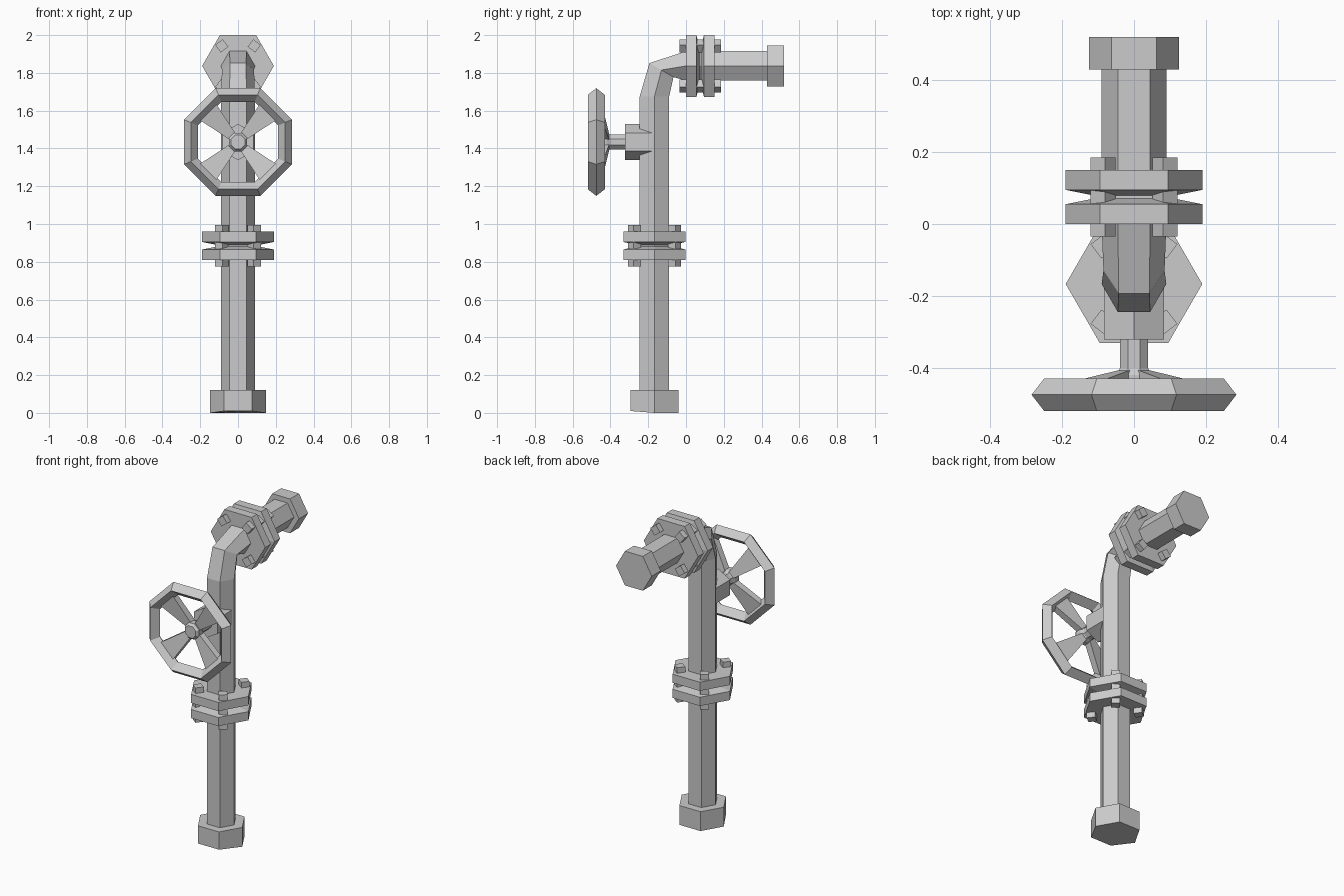
import bpy, bmesh
from math import cos, sin, pi, radians
from mathutils import Vector

if "Cube" in bpy.data.objects:
    bpy.data.objects.remove(bpy.data.objects["Cube"])

metal = bpy.data.materials.new("grey_metal")
metal.use_nodes = True
grey = (0.6, 0.6, 0.6, 1)
metal.diffuse_color = grey
metal.node_tree.nodes["Principled BSDF"].inputs["Base Color"].default_value = grey

X, Y, Z = Vector((1, 0, 0)), Vector((0, 1, 0)), Vector((0, 0, 1))
PIPE_Y, PIPE_Z, WHEEL_Z = -0.167, 1.837, 1.434


def ring(centre, direction, radius, sides=6, phase=0.0):
    """Regular polygon square to a direction."""
    d = Vector(direction).normalized()
    v = d.cross(X)
    return [Vector(centre) + radius * (X * cos(a) + v * sin(a))
            for a in (phase + 2 * pi * i / sides for i in range(sides))]


def loft(name, rings, closed=False):
    """Skin a list of matching rings, capped or joined end to end."""
    bm = bmesh.new()
    loops = [[bm.verts.new(p) for p in r] for r in rings]
    n = len(loops[0])
    pairs = list(zip(loops, loops[1:]))
    if closed:
        pairs.append((loops[-1], loops[0]))
    else:
        bm.faces.new(loops[0])
        bm.faces.new(loops[-1])
    for a, b in pairs:
        for i in range(n):
            j = (i + 1) % n
            bm.faces.new((a[i], a[j], b[j], b[i]))
    bmesh.ops.recalc_face_normals(bm, faces=bm.faces)
    mesh = bpy.data.meshes.new(name)
    bm.to_mesh(mesh)
    bm.free()
    mesh.materials.append(metal)
    obj = bpy.data.objects.new(name, mesh)
    bpy.context.collection.objects.link(obj)
    return obj


def turned(name, origin, axis, profile, sides=6, phase=0.0, closed=False):
    """Faceted turned part from (offset along axis, radius) pairs."""
    origin = Vector(origin)
    return loft(name, [ring(origin + axis * t, axis, r, sides, phase)
                       for t, r in profile], closed)


# Main pipe with its bend
loft("pipe", [
    ring((0, PIPE_Y, 0.06), Z, 0.09),
    ring((0, PIPE_Y, 1.675), Z, 0.09),
    ring((0, -0.13, 1.815), (0, 0.5, 0.86), 0.085),
    ring((0, 0, PIPE_Z), Y, 0.09),
    ring((0, 0.48, PIPE_Z), Y, 0.09),
])

# End collars; the foot is slightly raised at the front
foot = turned("foot_collar", (0, PIPE_Y, 0), Z, [(0, 0.147), (0.122, 0.147)])
for v in foot.data.vertices:
    if v.co.z < 0.01 and v.co.y < PIPE_Y - 0.05:
        v.co.z = 0.01
turned("outlet_collar", (0, 0, PIPE_Z), Y, [(0.43, 0.125), (0.52, 0.125)])

# Grooved flange pairs and their bolts
GROOVE = [(-0.075, 0.19), (-0.02, 0.19), (-0.004, 0.11),
          (0.004, 0.11), (0.02, 0.19), (0.075, 0.19)]
for label, origin, axis in (("lower", (0, PIPE_Y, 0.885), Z),
                            ("upper", (0, 0.075, PIPE_Z), Y)):
    turned(label + "_flange", origin, axis, GROOVE)
    side = axis.cross(X)
    for sx in (-1, 1):
        for sv in (-1, 1):
            place = Vector(origin) + X * 0.086 * sx + side * 0.106 * sv
            turned(label + "_bolt", place, axis,
                   [(-0.11, 0.035), (0.11, 0.035)], 4, radians(8) * sx * sv)

# Valve body, stem and hub
axle = (0, 0, WHEEL_Z)
turned("valve_body", axle, Y, [(-0.322, 0.096), (-0.17, 0.096)], 6, pi / 6)
turned("stem_and_hub", axle, Y,
       [(-0.475, 0.04), (-0.46, 0.053), (-0.42, 0.053), (-0.4, 0.042), (-0.3, 0.042)],
       8, pi / 8)

# Octagonal hand wheel rim with diamond section
k = 1 / cos(pi / 8)
turned("wheel_rim", axle, Y,
       [(-0.52, 0.25 * k), (-0.475, 0.285 * k), (-0.43, 0.25 * k), (-0.475, 0.212 * k)],
       8, pi / 8, closed=True)

# Four spokes, widening towards the rim
for i in range(4):
    a = pi / 4 + i * pi / 2
    out, across = Vector((cos(a), 0, sin(a))), Vector((-sin(a), 0, cos(a)))
    sections = []
    for r, half, front, back in ((0.03, 0.02, -0.45, -0.405), (0.245, 0.065, -0.49, -0.45)):
        base = Vector(axle) + out * r
        sections.append([base + across * half * s + Y * y
                         for s, y in ((-1, front), (1, front), (1, back), (-1, back))])
    loft("wheel_spoke", sections)
